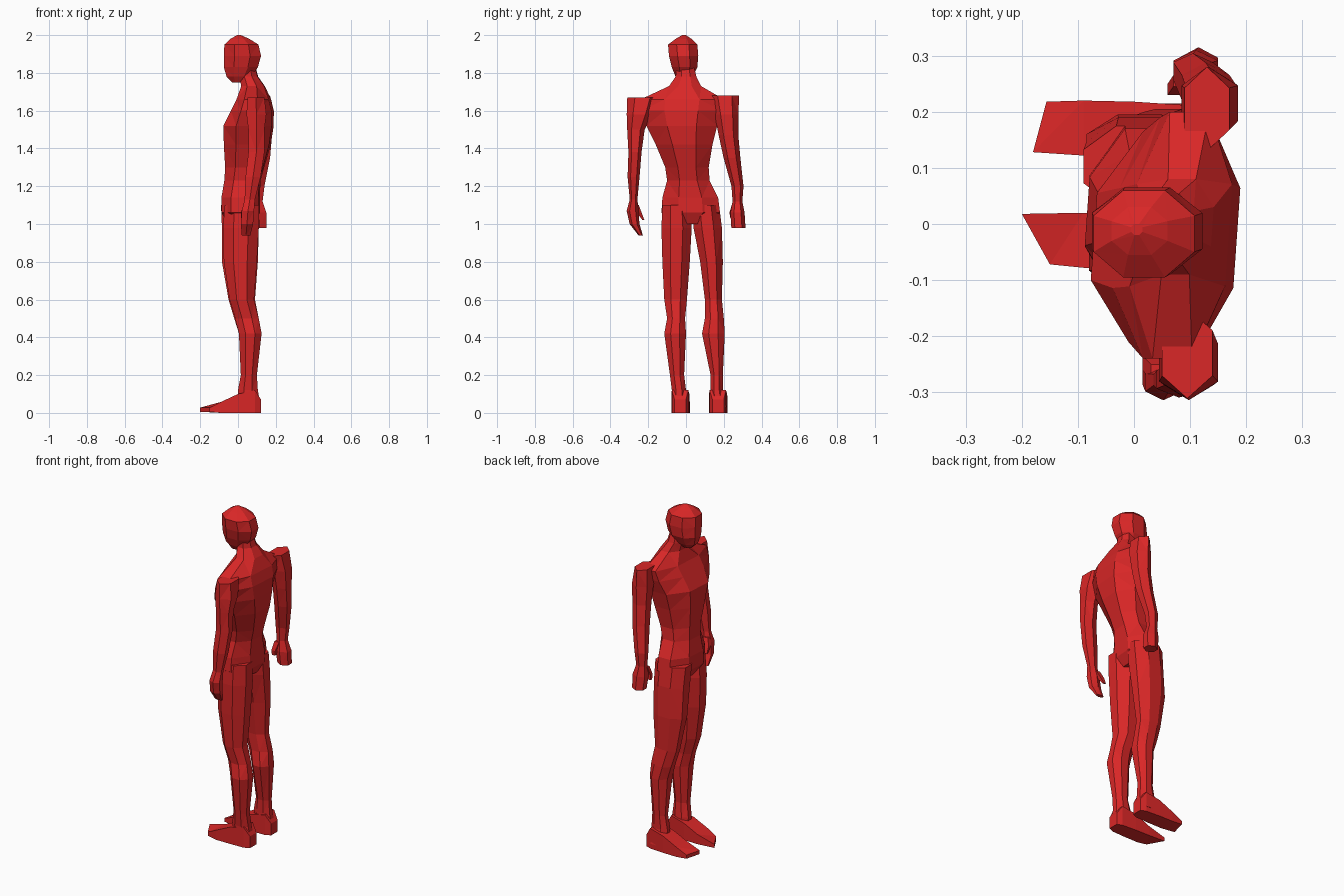
import bpy, bmesh, math

red = bpy.data.materials.new("red")
red.diffuse_color = (0.7, 0.02, 0.02, 1)


def loft(name, sections, n=8, axis="z", shear=0.0):
    """Skin n-sided rings; each section = (position, a0, a1, b0, b1) extents."""
    bm = bmesh.new()
    rings = []
    k = 1 / math.cos(math.pi / n)
    for p, a0, a1, b0, b1 in sections:
        ring = []
        for i in range(n):
            t = 2 * math.pi * (i + 0.5) / n
            b = (b0 + b1) / 2 + (b1 - b0) / 2 * math.sin(t) * math.cos(math.pi / n) * k
            a = (a0 + a1) / 2 + (a1 - a0) / 2 * math.cos(t) * math.cos(math.pi / n) * k
            # push flats out to the given extents
            a += (a - (a0 + a1) / 2) * (k - 1)
            b += (b - (b0 + b1) / 2) * (k - 1)
            co = (a + shear * b, b, p) if axis == "z" else (p, a, b)
            ring.append(bm.verts.new(co))
        rings.append(ring)
    for r, s in zip(rings, rings[1:]):
        for i in range(n):
            j = (i + 1) % n
            bm.faces.new((r[i], r[j], s[j], s[i]))
    bm.faces.new(rings[0][::-1])
    bm.faces.new(rings[-1])
    bmesh.ops.triangulate(bm, faces=bm.faces[:])
    bmesh.ops.recalc_face_normals(bm, faces=bm.faces[:])
    me = bpy.data.meshes.new(name)
    bm.to_mesh(me)
    bm.free()
    me.materials.append(red)
    ob = bpy.data.objects.new(name, me)
    bpy.context.collection.objects.link(ob)
    return ob


# Torso, pelvis to neck, slightly turned
loft("torso", [
    (1.00, -0.05, 0.08, -0.04, 0.10),
    (1.06, -0.085, 0.11, -0.13, 0.18),
    (1.14, -0.085, 0.11, -0.125, 0.17),
    (1.23, -0.07, 0.115, -0.10, 0.125),
    (1.30, -0.065, 0.135, -0.11, 0.12),
    (1.42, -0.07, 0.17, -0.16, 0.14),
    (1.52, -0.07, 0.185, -0.21, 0.165),
    (1.60, -0.03, 0.185, -0.24, 0.19),
    (1.66, 0.00, 0.17, -0.24, 0.20),
    (1.73, 0.02, 0.14, -0.09, 0.08),
    (1.78, 0.01, 0.105, -0.055, 0.055),
    (1.84, 0.01, 0.09, -0.05, 0.04)], shear=0.07)

# Head
loft("head", [
    (1.75, -0.03, 0.02, -0.035, 0.01),
    (1.78, -0.06, 0.07, -0.055, 0.035),
    (1.83, -0.075, 0.105, -0.075, 0.06),
    (1.89, -0.075, 0.122, -0.09, 0.065),
    (1.95, -0.072, 0.108, -0.095, 0.06),
    (1.98, -0.04, 0.06, -0.055, 0.03),
    (2.00, -0.005, 0.015, -0.02, 0.0)])

# Arms with hands
loft("left_arm", [
    (1.67, 0.05, 0.14, -0.30, -0.16),
    (1.58, 0.045, 0.15, -0.305, -0.19),
    (1.50, 0.055, 0.14, -0.305, -0.225),
    (1.38, 0.055, 0.14, -0.30, -0.24),
    (1.25, 0.04, 0.12, -0.305, -0.25),
    (1.13, 0.035, 0.09, -0.295, -0.26),
    (1.07, 0.02, 0.085, -0.31, -0.255),
    (1.00, 0.015, 0.08, -0.295, -0.25),
    (0.94, 0.02, 0.065, -0.25, -0.23)], n=6)
loft("right_arm", [
    (1.68, 0.09, 0.17, 0.14, 0.27),
    (1.58, 0.085, 0.185, 0.16, 0.27),
    (1.47, 0.09, 0.18, 0.18, 0.27),
    (1.35, 0.085, 0.17, 0.205, 0.282),
    (1.20, 0.07, 0.14, 0.245, 0.30),
    (1.12, 0.075, 0.13, 0.25, 0.295),
    (1.06, 0.07, 0.15, 0.24, 0.305),
    (0.98, 0.08, 0.15, 0.245, 0.31)], n=6)
loft("left_thumb", [
    (1.10, 0.03, 0.06, -0.28, -0.25),
    (1.06, 0.015, 0.045, -0.26, -0.235),
    (1.02, 0.015, 0.03, -0.23, -0.22)], n=4)
loft("right_thumb", [
    (1.11, 0.07, 0.10, 0.245, 0.265),
    (1.06, 0.06, 0.085, 0.23, 0.25),
    (1.03, 0.06, 0.08, 0.235, 0.25)], n=4)

# Legs
loft("left_leg", [
    (1.10, -0.07, 0.11, -0.125, 0.02),
    (0.98, -0.08, 0.11, -0.13, 0.03),
    (0.80, -0.075, 0.10, -0.125, 0.02),
    (0.60, -0.045, 0.085, -0.115, 0.005),
    (0.50, -0.015, 0.11, -0.10, -0.005),
    (0.42, 0.005, 0.125, -0.115, 0.0),
    (0.20, 0.015, 0.10, -0.085, -0.01),
    (0.12, 0.0, 0.105, -0.075, 0.0),
    (0.03, 0.0, 0.12, -0.075, 0.01)])
loft("right_leg", [
    (1.10, -0.09, 0.11, 0.03, 0.175),
    (0.98, -0.085, 0.11, 0.04, 0.19),
    (0.80, -0.085, 0.105, 0.075, 0.195),
    (0.60, -0.05, 0.09, 0.10, 0.19),
    (0.50, -0.02, 0.11, 0.10, 0.20),
    (0.42, 0.005, 0.12, 0.085, 0.205),
    (0.20, 0.015, 0.10, 0.13, 0.195),
    (0.12, 0.0, 0.105, 0.13, 0.195),
    (0.03, 0.0, 0.12, 0.125, 0.215)])

# Feet, heel to flat toe
for name, dy, toe, skew in (("left_foot", -0.03, -0.175, 0.025), ("right_foot", 0.17, -0.168, -0.012)):
    ob = loft(name, [
        (0.122, dy - 0.03, dy + 0.03, 0.0, 0.07),
        (0.09, dy - 0.045, dy + 0.042, 0.0, 0.12),
        (0.0, dy - 0.048, dy + 0.048, 0.0, 0.10),
        (-0.09, dy - 0.048, dy + 0.05, 0.0, 0.058),
        (toe, dy - 0.042, dy + 0.048, 0.006, 0.028)], n=4, axis="x")
    # slanted toe edge
    for v in ob.data.vertices:
        if v.co.x < toe + 0.01:
            v.co.x -= skew * (1 if v.co.y > dy else -1)
